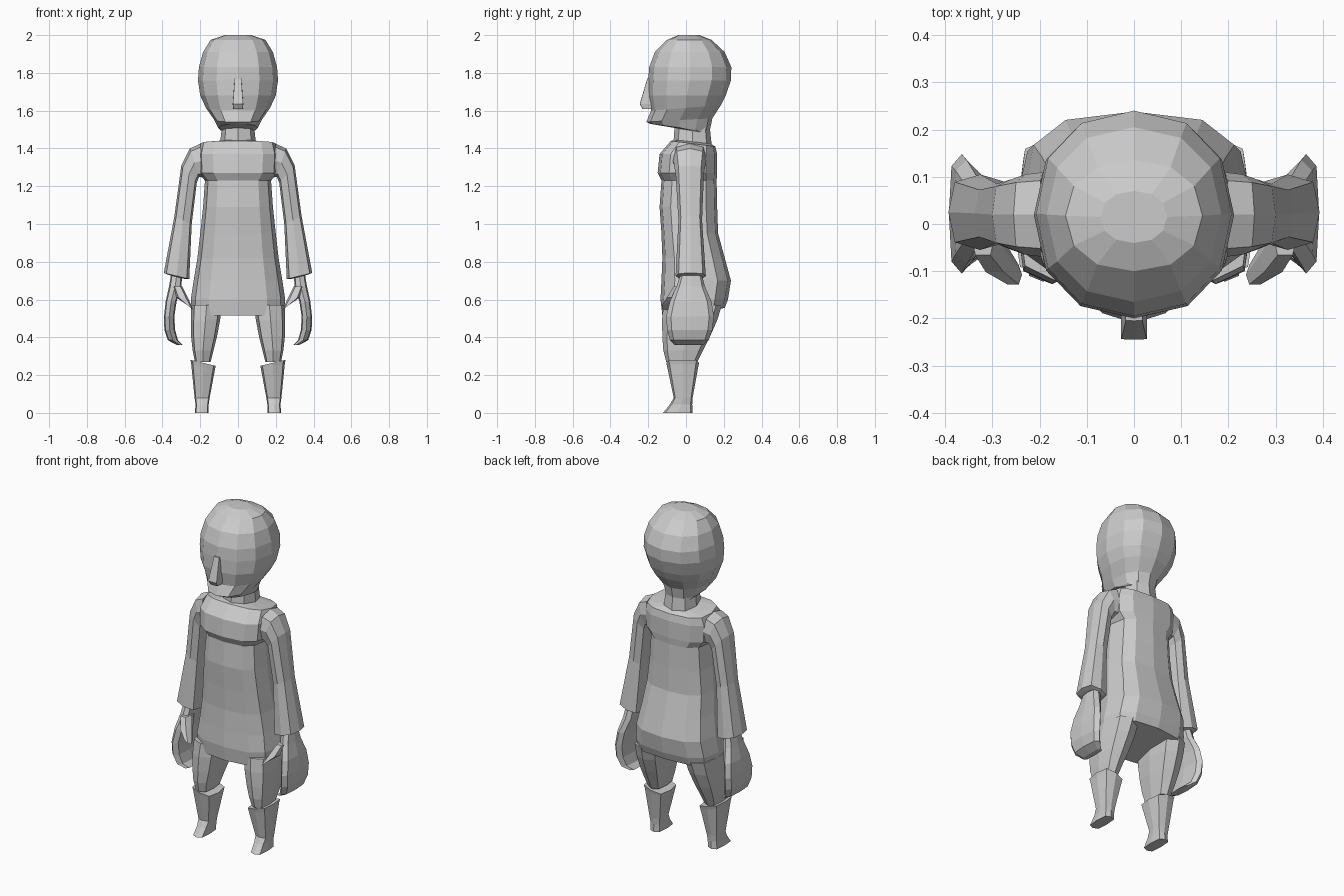
import bpy, bmesh, math


def loft(name, rings, n=8, p=0.65, mirror=False):
    """Skin rings (x0, x1, y0, y1, z, tilt_x, tilt_y); p controls how boxy they are."""
    bm = bmesh.new()
    loops = []
    for ring in rings:
        x0, x1, y0, y1, z, tx, ty = (tuple(ring) + (0, 0))[:7]
        loop = []
        for i in range(n):
            a = 2 * math.pi * i / n
            c, s = math.cos(a), math.sin(a)
            c = math.copysign(abs(c) ** p, c) if abs(c) > 1e-6 else 0
            s = math.copysign(abs(s) ** p, s) if abs(s) > 1e-6 else 0
            loop.append(bm.verts.new(((x0 + x1) / 2 + c * (x1 - x0) / 2,
                                      (y0 + y1) / 2 + s * (y1 - y0) / 2,
                                      z + c * tx + s * ty)))
        loops.append(loop)
    for a, b in zip(loops, loops[1:]):
        for i in range(n):
            j = (i + 1) % n
            bm.faces.new((a[i], a[j], b[j], b[i]))
    bm.faces.new(loops[0])
    bm.faces.new(loops[-1])
    bmesh.ops.recalc_face_normals(bm, faces=bm.faces)
    me = bpy.data.meshes.new(name)
    bm.to_mesh(me)
    bm.free()
    ob = bpy.data.objects.new(name, me)
    bpy.context.collection.objects.link(ob)
    if mirror:
        ob.modifiers.new("Mirror", "MIRROR").use_mirror_merge = False
    return ob


def sym(w, y0, y1, z, ty=0):
    """Ring centred on x = 0."""
    return (-w, w, y0, y1, z, 0, ty)


# head with jaw, face and rounded skull
loft("head", [
    sym(.09, -.07, .12, 1.495, -.015),
    sym(.105, -.19, .125, 1.51, -.02),
    sym(.125, -.21, .14, 1.55, .01),
    sym(.17, -.185, .185, 1.615, .015),
    sym(.20, -.20, .21, 1.68),
    sym(.212, -.20, .238, 1.76),
    sym(.207, -.195, .24, 1.83),
    sym(.185, -.165, .205, 1.91),
    sym(.145, -.10, .135, 1.975),
    sym(.07, -.04, .07, 2.0)], n=12, p=.9)

# nose
loft("nose", [
    sym(.025, -.23, -.17, 1.61),
    sym(.028, -.245, -.17, 1.635),
    sym(.018, -.205, -.17, 1.77)], p=.1)

# neck
loft("neck", [sym(.10, -.07, .14, 1.38), sym(.085, -.06, .125, 1.52)], p=.85)

# tunic: hips, waist, chest and shoulders
loft("tunic", [
    sym(.245, -.125, .205, .535, .02),
    sym(.25, -.135, .222, .60),
    sym(.235, -.13, .238, .70),
    sym(.215, -.125, .205, .82),
    sym(.20, -.13, .17, .95),
    sym(.185, -.14, .165, 1.09),
    sym(.175, -.13, .162, 1.23),
    sym(.21, -.15, .165, 1.27),
    sym(.215, -.14, .165, 1.37),
    sym(.20, -.08, .155, 1.425, -.015),
    sym(.10, -.05, .13, 1.435, -.01)], n=12, p=.7)

# sleeves running from the shoulders to open cuffs
loft("sleeve", [
    (.18, .20, -.07, .11, 1.335, .09),
    (.205, .255, -.065, .105, 1.325, .075),
    (.218, .30, -.055, .095, 1.265, .045),
    (.245, .337, -.04, .085, 1.02, .02),
    (.258, .393, -.055, .105, .725, .016),
    (.285, .365, -.035, .085, .72, .01)], mirror=True)

# cupped mitten hands
loft("hand", [
    (.295, .355, -.03, .085, .73),
    (.30, .365, -.05, .10, .67),
    (.325, .383, -.085, .135, .59),
    (.337, .392, -.105, .148, .51),
    (.333, .39, -.10, .14, .44),
    (.318, .372, -.085, .12, .385),
    (.292, .325, -.06, .09, .36)], mirror=True)

# thumbs
loft("thumb", [
    (.295, .345, -.07, .02, .67),
    (.265, .325, -.105, -.03, .61),
    (.237, .275, -.13, -.085, .56, .015)], n=6, mirror=True)

# baggy trouser legs
loft("trouser_leg", [
    (.085, .247, -.12, .19, .57),
    (.095, .25, -.127, .165, .49),
    (.112, .248, -.125, .125, .40),
    (.13, .24, -.12, .09, .33),
    (.145, .228, -.105, .06, .27)], mirror=True)

# boots: slanted cuff, narrow ankle, foot pointing forward
loft("boot", [
    (.118, .252, -.105, .07, .265, .016),
    (.122, .248, -.10, .065, .245, .016),
    (.15, .23, -.065, .035, .08),
    (.155, .225, -.085, .033, .045),
    (.157, .228, -.122, .035, 0)], p=.5, mirror=True)
